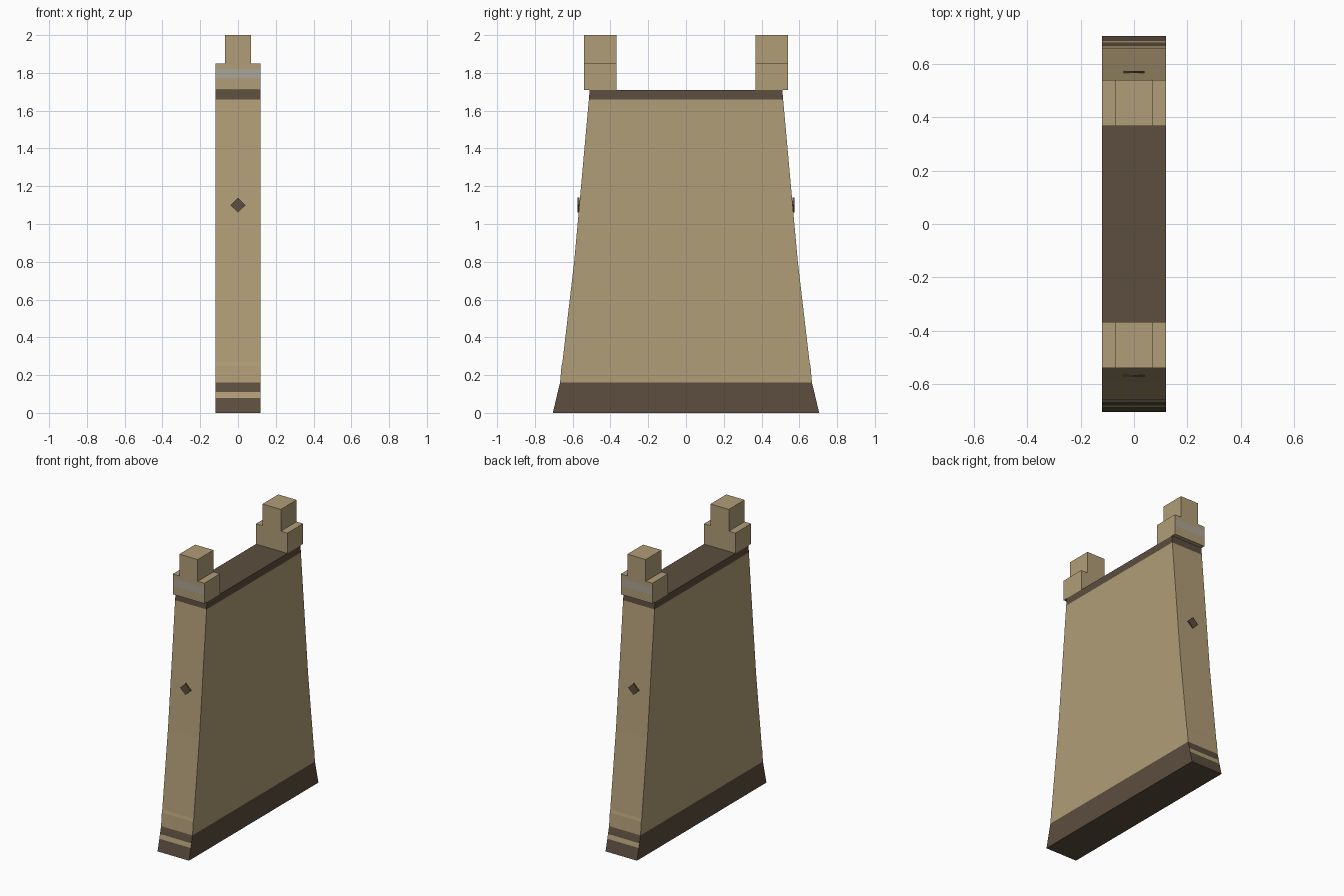
import bpy, bmesh
from mathutils import Vector

if "Cube" in bpy.data.objects:
    bpy.data.objects.remove(bpy.data.objects["Cube"])


def material(name, r, g, b):
    m = bpy.data.materials.new(name)
    lin = [((c / 255 + 0.055) / 1.055) ** 2.4 for c in (r, g, b)]
    m.diffuse_color = (*lin, 1)
    m.use_nodes = True
    m.node_tree.nodes["Principled BSDF"].inputs["Base Color"].default_value = m.diffuse_color
    return m


TAN, DARK, GREY = 0, 1, 2
MATS = [material("sandstone", 176, 157, 119),
        material("dark_trim", 92, 78, 62),
        material("pale_grey", 172, 166, 152)]


def finish(name, bm, colour):
    """Turn a bmesh into an object, colouring each face by a rule."""
    bmesh.ops.recalc_face_normals(bm, faces=bm.faces)
    for f in bm.faces:
        f.normal_update()
        f.material_index = colour(f.calc_center_median(), f.normal)
    me = bpy.data.meshes.new(name)
    bm.to_mesh(me)
    bm.free()
    for m in MATS:
        me.materials.append(m)
    ob = bpy.data.objects.new(name, me)
    bpy.context.collection.objects.link(ob)
    return ob


def stack(name, levels, colour):
    """Loft rectangles (z, half width x, y min, y max) from bottom to top."""
    bm = bmesh.new()
    rings = []
    for z, hx, y0, y1 in levels:
        rings.append([bm.verts.new(p) for p in
                      ((-hx, y0, z), (hx, y0, z), (hx, y1, z), (-hx, y1, z))])
    for a, b in zip(rings, rings[1:]):
        for i in range(4):
            j = (i + 1) % 4
            bm.faces.new((a[i], a[j], b[j], b[i]))
    bm.faces.new(rings[0][::-1])
    bm.faces.new(rings[-1])
    return finish(name, bm, colour)


# Tapered wall: dark base and top trim, one light stripe on the narrow ends
def wall_colour(c, n):
    if abs(n.y) > 0.5 and 0.08 < c.z < 0.11:
        return TAN
    return DARK if c.z < 0.16 or c.z > 1.66 else TAN


profile = [(0, 0.705), (0.08, 0.686), (0.11, 0.679), (0.16, 0.667),
           (0.25, 0.659), (0.27, 0.654), (0.8, 0.592), (1.66, 0.514), (1.71, 0.51)]
stack("wall", [(z, 0.12, -y, y) for z, y in profile], wall_colour)

for side, label in ((-1, "front"), (1, "back")):
    # Stepped battlement with a grey stripe on its outer face
    def battlement_colour(c, n):
        return GREY if n.y * side > 0.5 and 1.77 < c.z < 1.82 else TAN

    y0, y1 = sorted((side * 0.367, side * 0.539))
    stack(label + "_battlement",
          [(z, hx, y0, y1) for z, hx in ((1.71, 0.12), (1.77, 0.12), (1.82, 0.12),
                                         (1.85, 0.12), (1.85, 0.07), (2.0, 0.07))],
          battlement_colour)

    # Diamond stud on the narrow end
    bm = bmesh.new()
    face = bm.faces.new([bm.verts.new((x, side * 0.565, 1.1 + z)) for x, z in
                         ((-0.04, 0), (0, -0.04), (0.04, 0), (0, 0.04))])
    ext = bmesh.ops.extrude_face_region(bm, geom=[face])
    bmesh.ops.translate(bm, vec=Vector((0, side * 0.009, 0)),
                        verts=[v for v in ext["geom"] if isinstance(v, bmesh.types.BMVert)])
    if face.is_valid and len(bm.faces) == 5:
        bm.faces.new(face.verts)
    finish(label + "_diamond", bm, lambda c, n: DARK)
